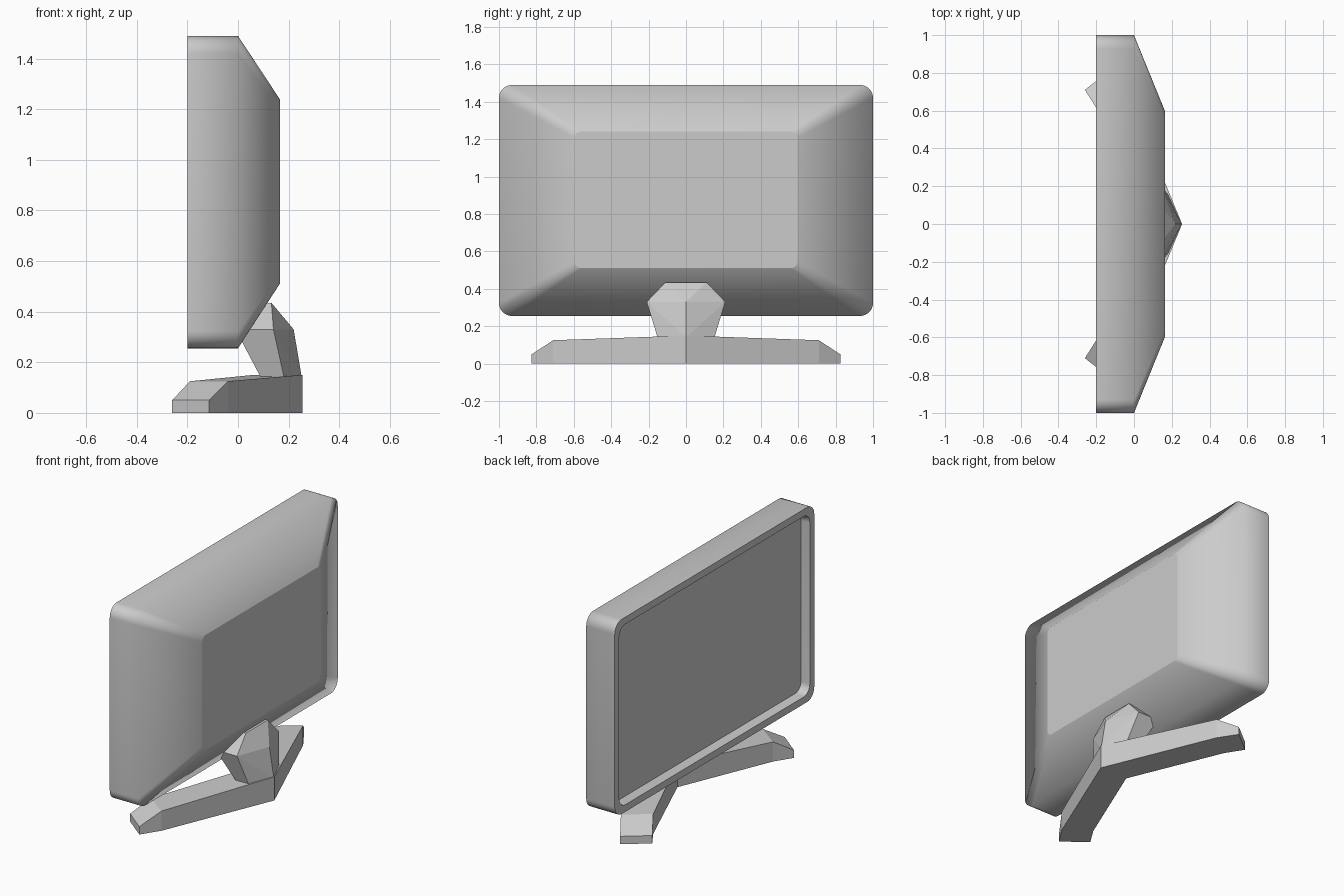
import bpy, bmesh, math

if "Cube" in bpy.data.objects:
    bpy.data.objects.remove(bpy.data.objects["Cube"])


def make_object(name, bm):
    bmesh.ops.recalc_face_normals(bm, faces=bm.faces)
    me = bpy.data.meshes.new(name)
    bm.to_mesh(me)
    bm.free()
    ob = bpy.data.objects.new(name, me)
    bpy.context.collection.objects.link(ob)
    return ob


def loft(bm, rings):
    """Join closed rings of points and cap both ends; return the vertex rings."""
    loops = [[bm.verts.new(p) for p in ring] for ring in rings]
    for a, b in zip(loops, loops[1:]):
        n = len(a)
        for i in range(n):
            bm.faces.new((a[i], a[(i + 1) % n], b[(i + 1) % n], b[i]))
    bm.faces.new(loops[0])
    bm.faces.new(loops[-1])
    return loops


def rounded_rect(x, half_y, z0, z1, r, seg=8):
    """Rounded rectangle in the y-z plane at depth x."""
    pts = []
    corners = [(half_y - r, z1 - r), (-half_y + r, z1 - r),
               (-half_y + r, z0 + r), (half_y - r, z0 + r)]
    for k, (cy, cz) in enumerate(corners):
        for i in range(seg + 1):
            a = math.pi / 2 * (k + i / seg)
            pts.append((x, cy + r * math.cos(a), cz + r * math.sin(a)))
    return pts


# Monitor casing: recessed screen, bezel, side walls, tapered back
bm = bmesh.new()
loops = loft(bm, [
    rounded_rect(-0.145, 0.945, 0.31, 1.435, 0.055),
    rounded_rect(-0.20, 0.955, 0.30, 1.445, 0.06),
    rounded_rect(-0.20, 1.00, 0.255, 1.49, 0.07),
    rounded_rect(0.00, 1.00, 0.255, 1.49, 0.07),
    rounded_rect(0.165, 0.595, 0.51, 1.24, 0.035),
])
for f in bm.faces:
    f.smooth = True
for k in (0, 1, 2, 4):
    ring = loops[k]
    for i, v in enumerate(ring):
        bm.edges.get((v, ring[(i + 1) % len(ring)])).smooth = False
make_object("monitor_casing", bm)

# V-shaped foot: (y, inner y, inner x, outer x, top z) sections, mirrored
half = [(0.825, 0.71, -0.26, -0.115, 0.05),
        (0.71, 0.60, -0.19, -0.04, 0.125),
        (0.0, 0.0, 0.06, 0.255, 0.15)]


def foot_section(s, sec):
    yo, yi, xi, xo, h = sec
    return [(xi, s * yi, 0), (xo, s * yo, 0), (xo, s * yo, h), (xi, s * yi, h)]


bm = bmesh.new()
loft(bm, [foot_section(1, s) for s in half] +
         [foot_section(-1, s) for s in half[1::-1]])
make_object("stand_foot", bm)

# Faceted neck: ridge at the rear, leaning into the casing
bm = bmesh.new()
for x, z in ((0.252, 0.14), (0.22, 0.33)):
    bm.verts.new((x, 0, z))
for x, y, z in ((0.09, 0.152, 0.14), (0.182, 0.152, 0.14),
                (-0.01, 0.21, 0.33), (0.14, 0.21, 0.33),
                (0.05, 0.11, 0.435), (0.132, 0.11, 0.435)):
    for s in (1, -1):
        bm.verts.new((x, s * y, z))
bmesh.ops.convex_hull(bm, input=bm.verts)
bmesh.ops.dissolve_limit(bm, angle_limit=math.radians(3),
                         verts=bm.verts, edges=bm.edges)
make_object("stand_neck", bm)
